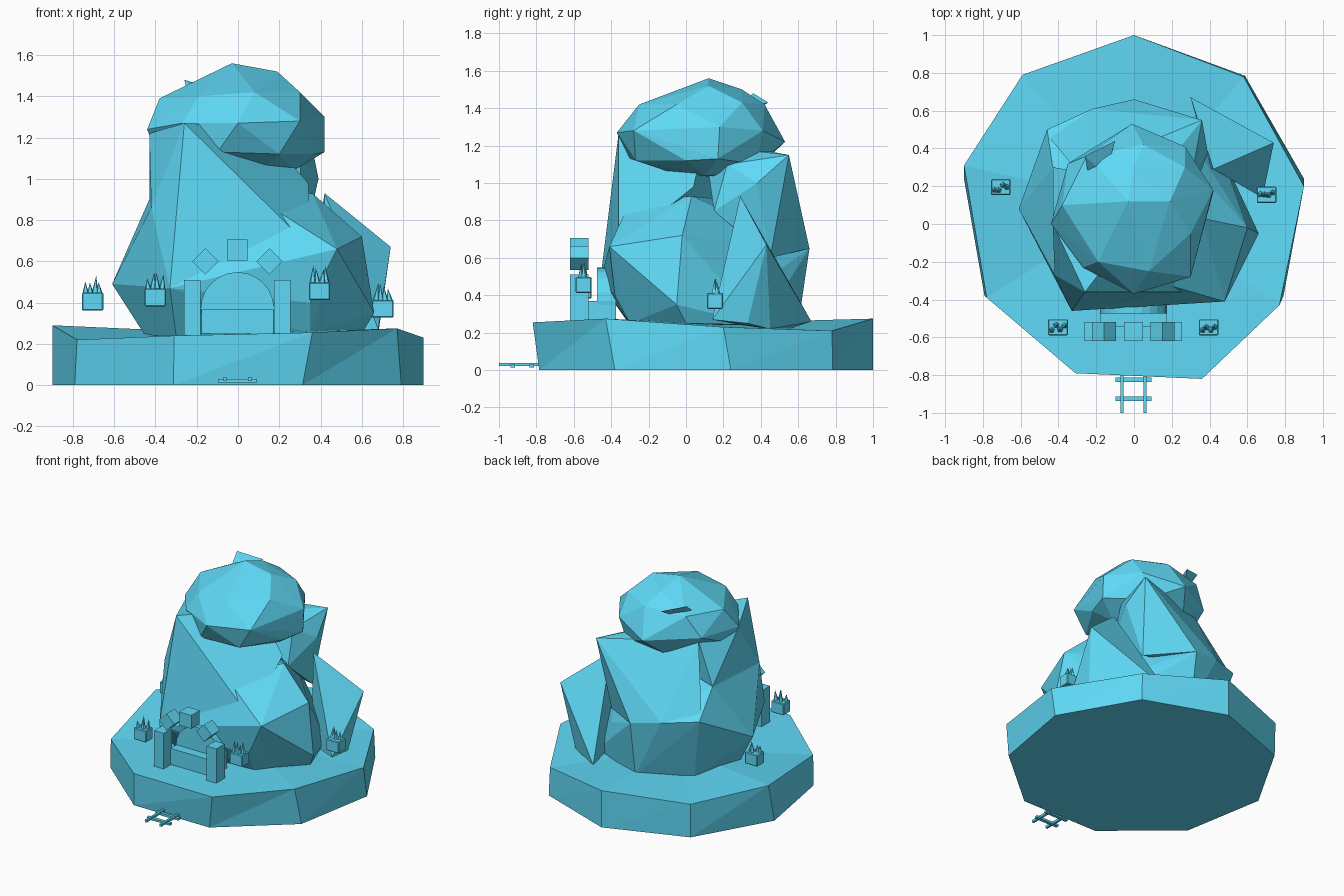
import bpy, bmesh, math, random
from mathutils import Matrix

if "Cube" in bpy.data.objects:
    bpy.data.objects.remove(bpy.data.objects["Cube"])

random.seed(4)

# One pale cyan material for everything
MAT = bpy.data.materials.new("cyan")
MAT.diffuse_color = (.115, .70, .93, 1)
MAT.use_nodes = True
MAT.node_tree.nodes["Principled BSDF"].inputs["Base Color"].default_value = MAT.diffuse_color


def finish(bm, name):
    bmesh.ops.recalc_face_normals(bm, faces=bm.faces)
    me = bpy.data.meshes.new(name)
    bm.to_mesh(me)
    bm.free()
    me.materials.append(MAT)
    ob = bpy.data.objects.new(name, me)
    bpy.context.collection.objects.link(ob)
    return ob


def rock(name, pts):
    """Faceted boulder: hull around a few corner points."""
    bm = bmesh.new()
    for p in pts:
        bm.verts.new(p)
    bmesh.ops.convex_hull(bm, input=list(bm.verts))
    loose = [v for v in bm.verts if not v.link_faces]
    bmesh.ops.delete(bm, geom=loose, context='VERTS')
    return finish(bm, name)


def box(name, c, size, tilt=0, bevel=0):
    bm = bmesh.new()
    m = Matrix.Translation(c) @ Matrix.Rotation(tilt, 4, 'Y') @ Matrix.Diagonal((*size, 1))
    bmesh.ops.create_cube(bm, size=1, matrix=m)
    if bevel:
        bmesh.ops.bevel(bm, geom=list(bm.edges), offset=bevel, segments=1, affect='EDGES')
    return finish(bm, name)


# Nine-sided ground slab with uneven rim
rim = [(0, 1, .275), (-.59, .79, .25), (-.9, .31, .29), (-.78, -.39, .22), (-.31, -.79, .24),
       (.36, -.82, .255), (.77, -.43, .275), (.9, .2, .23), (.58, .78, .21)]
bm = bmesh.new()
top = [bm.verts.new(p) for p in rim]
low = []
for i in range(9):
    a = math.radians(90 + 40 * i)
    low.append(bm.verts.new((.914 * math.cos(a), .08 + .92 * math.sin(a), 0)))
mid = bm.verts.new((0, .1, .25))
for i in range(9):
    j = (i + 1) % 9
    bm.faces.new((low[i], low[j], top[j]))
    bm.faces.new((low[i], top[j], top[i]))
    bm.faces.new((top[i], top[j], mid))
bm.faces.new(low)
finish(bm, "ground_slab")

# Main mountain: foot, front face and back shoulder with a valley between
rock("mountain_foot", [
    (-.45, 0, .24), (-.3, -.3, .24), (.35, -.3, .25), (.6, 0, .25), (.45, .4, .24), (0, .6, .24),
    (-.35, .4, .24), (-.61, .08, .49), (-.33, -.46, .47), (.35, -.38, .40), (.48, -.41, .66),
    (.60, -.02, .72), (.66, -.05, .35), (-.46, .5, .72), (0, .66, .65), (.3, .45, .5),
    (-.42, -.27, .86), (-.43, .3, .9), (-.22, .61, .69), (.36, .03, .93), (.1, -.3, .9)])
rock("mountain_front", [
    (-.26, -.36, 1.27), (-.43, 0, 1.22), (-.42, -.27, .86), (-.33, -.46, .47), (.1, -.3, .9),
    (.34, .04, .98), (.1, .1, 1.25), (.1, 0, .7), (-.43, .3, .9), (-.3, .28, 1.2),
    (.36, -.36, .66)])
rock("mountain_shoulder", [
    (.36, .55, 1.15), (.39, .38, 1.0), (.3, .22, 1.1), (.31, .15, .85), (-.3, .28, 1.2),
    (0, .66, .65), (-.45, .46, .75), (-.22, .61, .69), (0, .1, 1.2), (.3, .45, .6)])

# Side crag
rock("side_crag", [
    (.42, .29, .93), (.74, .43, .67), (.3, .67, .26), (.68, .14, .27), (.6, .45, .22),
    (.4, .55, .22), (.4, .3, .24), (.68, .33, .25)])

# Boulder on the summit, with a small splinter
rock("summit_boulder", [
    (-.03, .12, 1.56), (.19, .12, 1.52), (0, .3, 1.5),
    (-.38, .1, 1.39), (-.19, -.2, 1.40), (.08, -.25, 1.42), (.3, -.05, 1.42), (.27, .3, 1.43),
    (.05, .42, 1.42), (-.25, .36, 1.4),
    (-.44, 0, 1.24), (-.27, -.23, 1.27), (0, -.37, 1.27), (.3, -.28, 1.28), (.42, .18, 1.30),
    (.27, .41, 1.28), (-.01, .53, 1.22), (-.35, .32, 1.25),
    (-.4, .05, 1.13), (-.1, -.3, 1.13), (.2, -.27, 1.12), (.42, .17, 1.13), (.37, 0, 1.12),
    (.22, .38, 1.1), (-.1, .4, 1.1), (.1, 0, 1.03), (.27, .1, 1.04), (.1, .25, 1.04)])
rock("summit_splinter", [
    (-.26, .36, 1.48), (-.1, .44, 1.43), (-.24, .25, 1.39), (-.15, .26, 1.40), (-.18, .32, 1.36)])

# Mine entrance: posts, tilted corner blocks, keystone
CX = -.003
for s, side in ((-1, "left"), (1, "right")):
    box(f"{side}_post", (CX + s * .218, -.57, .375), (.08, .1, .27))
    box(f"{side}_corner_block", (CX + s * .155, -.57, .60), (.09, .1, .09), math.radians(45))
box("keystone", (CX, -.57, .655), (.1, .1, .1))

# Tunnel mouth: round back and lower sill
bm = bmesh.new()
bmesh.ops.create_cone(bm, cap_ends=True, segments=24, radius1=.178, radius2=.178, depth=.1,
                      matrix=Matrix.Translation((CX, -.425, .37)) @ Matrix.Rotation(math.pi / 2, 4, 'X'))
finish(bm, "tunnel_arch")
box("tunnel_sill", (CX, -.46, .31), (.35, .17, .12))

# Rail track
for x in (-.063, .057):
    box("rail", (x, -.88, .03), (.016, .24, .018))
for y in (-.825, -.925):
    box("sleeper", (CX, y, .021), (.19, .024, .016))

# Crystal crates floating around the mountain
for n, (x, y, z) in enumerate([(-.705, .195, .405), (-.402, -.547, .425),
                               (.395, -.547, .455), (.702, .155, .37)]):
    box(f"crate_{n + 1}", (x, y, z), (.104, .085, .086), bevel=.005)
    bm = bmesh.new()
    for k in range(4):
        h = random.uniform(.05, .095)
        px = x - .033 + .022 * k
        py = y + random.uniform(-.018, .018)
        lean = Matrix.Rotation(random.uniform(-.15, .15), 4, 'Y')
        m = Matrix.Translation((px, py, z + .035)) @ lean @ Matrix.Translation((0, 0, h / 2))
        bmesh.ops.create_cone(bm, cap_ends=True, segments=5, radius1=.018, radius2=0, depth=h, matrix=m)
    finish(bm, f"crystals_{n + 1}")
